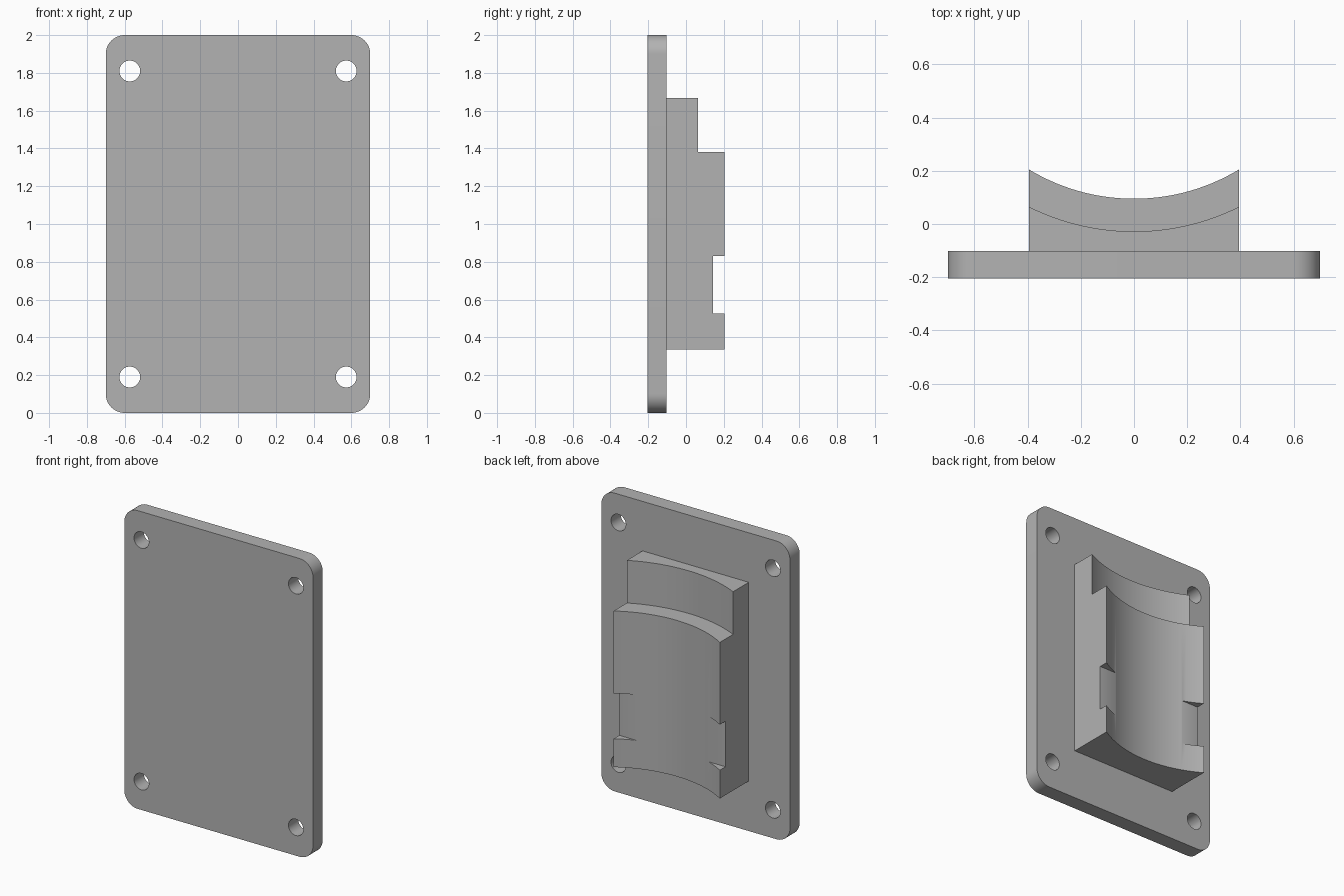
import bpy
import bmesh
import math
from mathutils import Matrix, Vector

cube = bpy.data.objects.get("Cube")
if cube:
    bpy.data.objects.remove(cube, do_unlink=True)

grey = bpy.data.materials.new("plain grey")
grey.use_nodes = True
GREY = (0.45, 0.45, 0.45, 1.0)
grey.diffuse_color = GREY
grey.node_tree.nodes["Principled BSDF"].inputs["Base Color"].default_value = GREY


def finish(name, bm):
    bmesh.ops.recalc_face_normals(bm, faces=bm.faces)
    mesh = bpy.data.meshes.new(name)
    bm.to_mesh(mesh)
    bm.free()
    mesh.materials.append(grey)
    obj = bpy.data.objects.new(name, mesh)
    bpy.context.collection.objects.link(obj)
    return obj


def box(name, low, high):
    bm = bmesh.new()
    low, high = Vector(low), Vector(high)
    size = Matrix.Diagonal((*(high - low), 1))
    bmesh.ops.create_cube(bm, size=1, matrix=Matrix.Translation((low + high) / 2) @ size)
    return finish(name, bm)


def cylinder(name, centre, radius, depth, sides, along_y=False):
    bm = bmesh.new()
    turn = Matrix.Rotation(math.pi / 2, 4, 'X') if along_y else Matrix()
    bmesh.ops.create_cone(bm, cap_ends=True, segments=sides, radius1=radius,
                          radius2=radius, depth=depth,
                          matrix=Matrix.Translation(centre) @ turn)
    return finish(name, bm)


def activate(obj):
    bpy.ops.object.select_all(action='DESELECT')
    obj.select_set(True)
    bpy.context.view_layer.objects.active = obj


def cut(obj, cutter):
    mod = obj.modifiers.new("cut", 'BOOLEAN')
    mod.operation = 'DIFFERENCE'
    mod.solver = 'EXACT'
    mod.object = cutter
    activate(obj)
    bpy.ops.object.modifier_apply(modifier=mod.name)
    bpy.data.objects.remove(cutter, do_unlink=True)


def smooth(obj):
    activate(obj)
    bpy.ops.object.shade_smooth_by_angle(angle=math.radians(30))


# Mounting plate with rounded corners
FRONT, BACK = -0.205, -0.102
HALF_W, HEIGHT, CORNER = 0.70, 2.0, 0.10
bm = bmesh.new()
outline = []
for i, (sx, sz) in enumerate(((1, 1), (-1, 1), (-1, -1), (1, -1))):
    cx = sx * (HALF_W - CORNER)
    cz = HEIGHT / 2 + sz * (HEIGHT / 2 - CORNER)
    for k in range(13):
        a = math.pi / 2 * (i + k / 12)
        outline.append(bm.verts.new((cx + CORNER * math.cos(a), FRONT,
                                     cz + CORNER * math.sin(a))))
face = bm.faces.new(outline)
moved = bmesh.ops.extrude_face_region(bm, geom=[face], use_keep_orig=True)["geom"]
bmesh.ops.translate(bm, vec=(0, BACK - FRONT, 0),
                    verts=[v for v in moved if isinstance(v, bmesh.types.BMVert)])
plate = finish("mounting_plate", bm)

# Four screw holes
for x in (-0.573, 0.573):
    for z in (0.19, 1.81):
        cut(plate, cylinder("hole_cutter", (x, -0.15, z), 0.055, 0.5, 48, True))
smooth(plate)

# Saddle block, hollowed by two concentric cylinders
HALF_B, BOTTOM, STEP, TOP, EDGE = 0.394, 0.335, 1.382, 1.668, 0.205
AXIS_Y = 0.859
saddle = box("saddle_block", (-HALF_B, BACK, BOTTOM), (HALF_B, EDGE, TOP))
cut(saddle, cylinder("saddle_cutter", (0, AXIS_Y, 1), 0.764, 3, 160))
cut(saddle, cylinder("step_cutter", (0, AXIS_Y, STEP + 0.5), 0.887, 1, 160))

# Strap notches in both raised edges
for low, high in ((-0.6, -0.2), (0.2, 0.6)):
    cut(saddle, box("notch_cutter", (low, 0.144, 0.525), (high, 0.4, 0.83)))
smooth(saddle)
